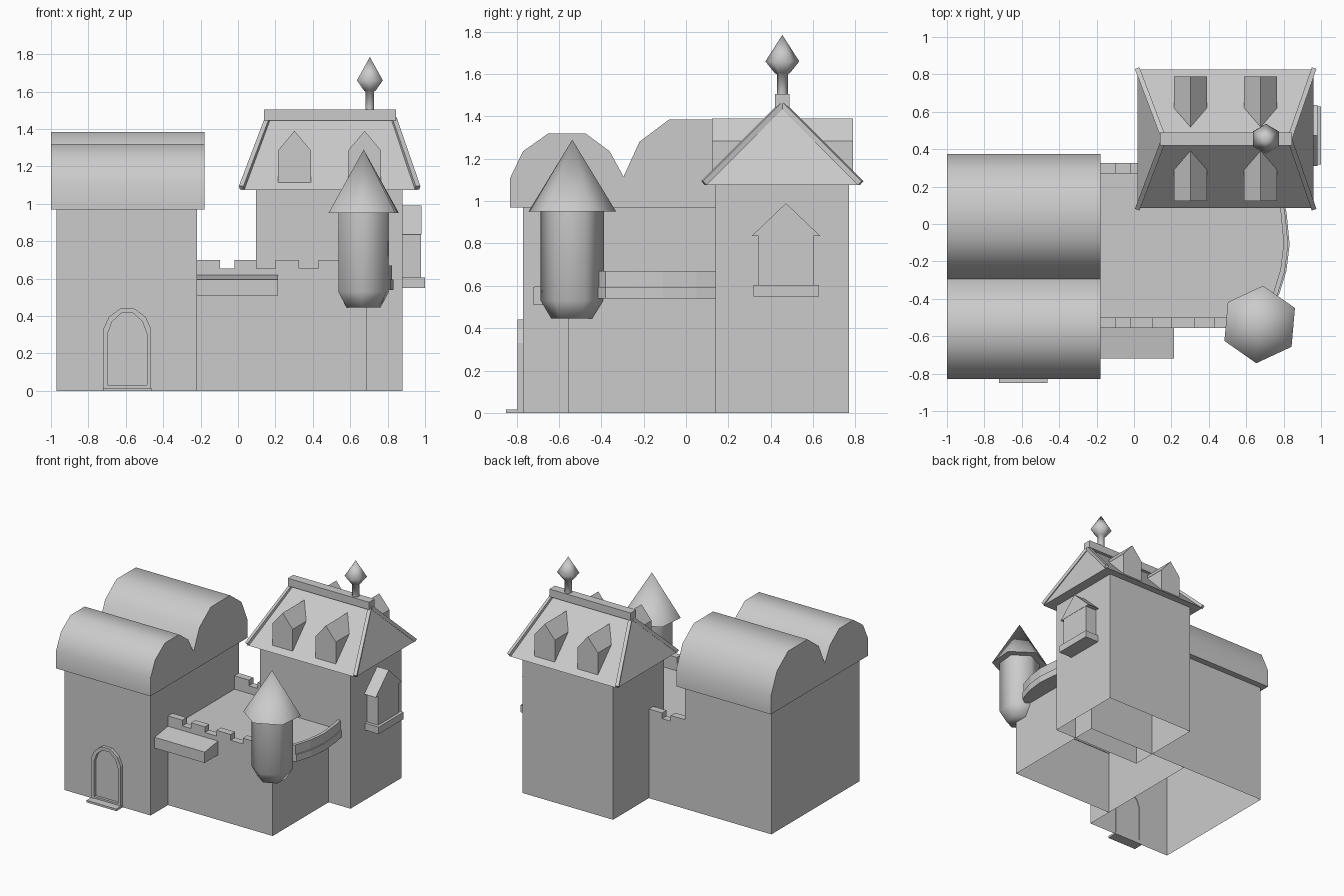
import bpy, bmesh, math
from mathutils import Vector

cube = bpy.data.objects.get("Cube")
if cube:
    bpy.data.objects.remove(cube, do_unlink=True)

stone = bpy.data.materials.new("plain grey")
stone.use_nodes = True
GREY = (0.6, 0.6, 0.6, 1)
stone.diffuse_color = GREY
stone.node_tree.nodes["Principled BSDF"].inputs["Base Color"].default_value = GREY


def finish(name, bm, smooth=None, open_bottom=False):
    """Turn a bmesh into a named object, optionally smooth or open underneath."""
    bmesh.ops.remove_doubles(bm, verts=bm.verts, dist=0.0005)
    bmesh.ops.recalc_face_normals(bm, faces=bm.faces)
    if open_bottom:
        down = [f for f in bm.faces if f.normal.z < -0.9]
        bmesh.ops.delete(bm, geom=down, context='FACES')
    mesh = bpy.data.meshes.new(name)
    bm.to_mesh(mesh)
    bm.free()
    mesh.materials.append(stone)
    if smooth:
        for p in mesh.polygons:
            p.use_smooth = True
        mesh.set_sharp_from_angle(angle=math.radians(smooth))
    obj = bpy.data.objects.new(name, mesh)
    bpy.context.collection.objects.link(obj)
    return obj


def prism(name, profile, axis, a, b, **kw):
    """Extrude a 2D profile along an axis from a to b."""
    place = {'x': lambda u, v, t: (t, u, v),
             'y': lambda u, v, t: (u, t, v),
             'z': lambda u, v, t: (u, v, t)}[axis]
    bm = bmesh.new()
    ends = [[bm.verts.new(place(u, v, t)) for u, v in profile] for t in (a, b)]
    n = len(profile)
    for ring in ends:
        bm.faces.new(ring)
    for i in range(n):
        j = (i + 1) % n
        bm.faces.new((ends[0][i], ends[0][j], ends[1][j], ends[1][i]))
    return finish(name, bm, **kw)


def box(name, x, y, z, **kw):
    rect = [(x[0], y[0]), (x[1], y[0]), (x[1], y[1]), (x[0], y[1])]
    return prism(name, rect, 'z', z[0], z[1], **kw)


def lathe(name, rings, centre, sides=6, turn=0, smooth=65):
    """Stack of (radius, height) rings joined into a turned shape."""
    bm = bmesh.new()
    loops = []
    for r, z in rings:
        angles = [math.radians(turn) + math.tau * i / sides for i in range(sides)]
        loops.append([bm.verts.new((centre[0] + r * math.cos(a),
                                    centre[1] + r * math.sin(a), z)) for a in angles])
    for low, high in zip(loops, loops[1:]):
        for i in range(sides):
            j = (i + 1) % sides
            bm.faces.new((low[i], low[j], high[j], high[i]))
    bm.faces.new(loops[0])
    bm.faces.new(loops[-1])
    return finish(name, bm, smooth)


def beam(name, p, q, width, depth):
    """Straight bar between two points."""
    p, q = Vector(p), Vector(q)
    bm = bmesh.new()
    bmesh.ops.create_cube(bm, size=1)
    bmesh.ops.scale(bm, vec=(width, depth, (q - p).length), verts=bm.verts)
    bm.transform((q - p).to_track_quat('Z', 'Y').to_matrix().to_4x4())
    bmesh.ops.translate(bm, vec=(p + q) / 2, verts=bm.verts)
    return finish(name, bm)


# Main volumes, open underneath
box("hall_walls", (-0.97, -0.22), (-0.77, 0.325), (0, 0.97), open_bottom=True)
box("courtyard_block", (-0.22, 0.69), (-0.555, 0.325), (0, 0.595), open_bottom=True)
box("tower_walls", (0.095, 0.88), (0.14, 0.77), (0, 1.075), open_bottom=True)

# Double barrel roof over the hall
barrels = [(-0.83, 0.97), (-0.83, 1.11), (-0.77, 1.235), (-0.65, 1.32), (-0.475, 1.32),
           (-0.36, 1.235), (-0.295, 1.115), (-0.22, 1.28), (-0.08, 1.385), (0.16, 1.385),
           (0.3, 1.28), (0.375, 1.11), (0.375, 0.97)]
prism("hall_barrel_roof", barrels, 'x', -1.0, -0.18, smooth=42)

# Arched door frame, threshold and step
CX = -0.592


def arch(half, top, foot):
    right = [(half, foot), (half, top - 0.11), (half * 0.77, top - 0.045), (half * 0.3, top)]
    return [(CX - u, v) for u, v in right] + [(CX + u, v) for u, v in reversed(right)]


prism("door_frame", arch(0.128, 0.44, 0) + arch(0.105, 0.415, 0)[::-1], 'y', -0.795, -0.765)
box("door_threshold", (CX - 0.11, CX + 0.11), (-0.79, -0.765), (0, 0.03))
box("door_step", (CX - 0.13, CX + 0.13), (-0.85, -0.765), (0, 0.016))

# Courtyard parapets with merlons
for side, y0, x1 in (("front", -0.555, 0.6), ("back", 0.27, 0.12)):
    box(side + "_parapet", (-0.22, x1), (y0, y0 + 0.055), (0.58, 0.655))
    for i, (m0, m1) in enumerate(((-0.22, -0.095), (-0.02, 0.1), (0.2, 0.325), (0.43, 0.55))):
        if m1 < x1:
            box(f"{side}_merlon_{i + 1}", (m0, m1), (y0, y0 + 0.055), (0.65, 0.7))

# Sloped canopy on the courtyard front
prism("front_canopy", [(-0.55, 0.51), (-0.72, 0.51), (-0.72, 0.595), (-0.55, 0.62)],
      'x', -0.22, 0.215)

# Curved balcony on the side
curve = [(0.8, 0.14), (0.817, 0.05), (0.832, -0.11), (0.815, -0.25), (0.775, -0.38), (0.7, -0.43)]
prism("balcony_slab", [(0.68, 0.14)] + curve + [(0.68, -0.43)], 'z', 0.54, 0.595)
outer = [(x - 0.008, y) for x, y in curve]
inner = [(x - 0.032, y + 0.006) for x, y in curve]
prism("balcony_parapet", outer + inner[::-1], 'z', 0.57, 0.67)

# Corner turret
corner = (0.672, -0.537)
lathe("turret_body", [(0.1, 0.445), (0.15, 0.53), (0.15, 0.955)], corner, turn=25)
lathe("turret_cone_roof", [(0.208, 0.95), (0, 1.29)], corner, turn=25)

# Hipped tower roof
X0, X1, Y0, Y1, EAVE = 0.02, 0.96, 0.085, 0.825, 1.075
R0, R1, RY, RIDGE = 0.16, 0.832, 0.455, 1.455
bm = bmesh.new()
a, b, c, d, e, f = [bm.verts.new(v) for v in (
    (X0, Y0, EAVE), (X1, Y0, EAVE), (X1, Y1, EAVE), (X0, Y1, EAVE),
    (R0, RY, RIDGE), (R1, RY, RIDGE))]
for face in ((a, b, c, d), (a, b, f, e), (c, d, e, f), (b, c, f), (d, a, e)):
    bm.faces.new(face)
finish("tower_roof", bm)
for xe, xr, side in ((X0, R0, "right"), (X1, R1, "left")):
    for ye, end in ((Y0, "front"), (Y1, "back")):
        beam(f"{end}_{side}_hip_rib", (xe, ye, EAVE + 0.01), (xr, RY, RIDGE), 0.026, 0.026)
box("ridge_cap", (0.138, 0.845), (RY - 0.034, RY + 0.034), (1.445, 1.505))

# Gabled dormers on both roof slopes
for cx, side in ((0.302, "right"), (0.677, "left")):
    gable = [(cx - 0.088, 1.105), (cx + 0.088, 1.105), (cx + 0.088, 1.285),
             (cx, 1.39), (cx - 0.088, 1.285)]
    prism(f"front_{side}_dormer", gable, 'y', 0.122, 0.41)
    prism(f"back_{side}_dormer", gable, 'y', 0.788, 0.5)

# Finial on the ridge
lathe("roof_finial", [(0.026, 1.5), (0.026, 1.6), (0.036, 1.605), (0.08, 1.66), (0, 1.785)],
      (0.705, 0.455), turn=30)

# Bay window on the tower side
box("bay_body", (0.87, 0.978), (0.342, 0.602), (0.6, 0.84))
prism("bay_roof", [(0.31, 0.835), (0.635, 0.835), (0.472, 0.99)], 'x', 0.87, 0.98)
box("bay_sill", (0.87, 1.0), (0.318, 0.628), (0.55, 0.605))
